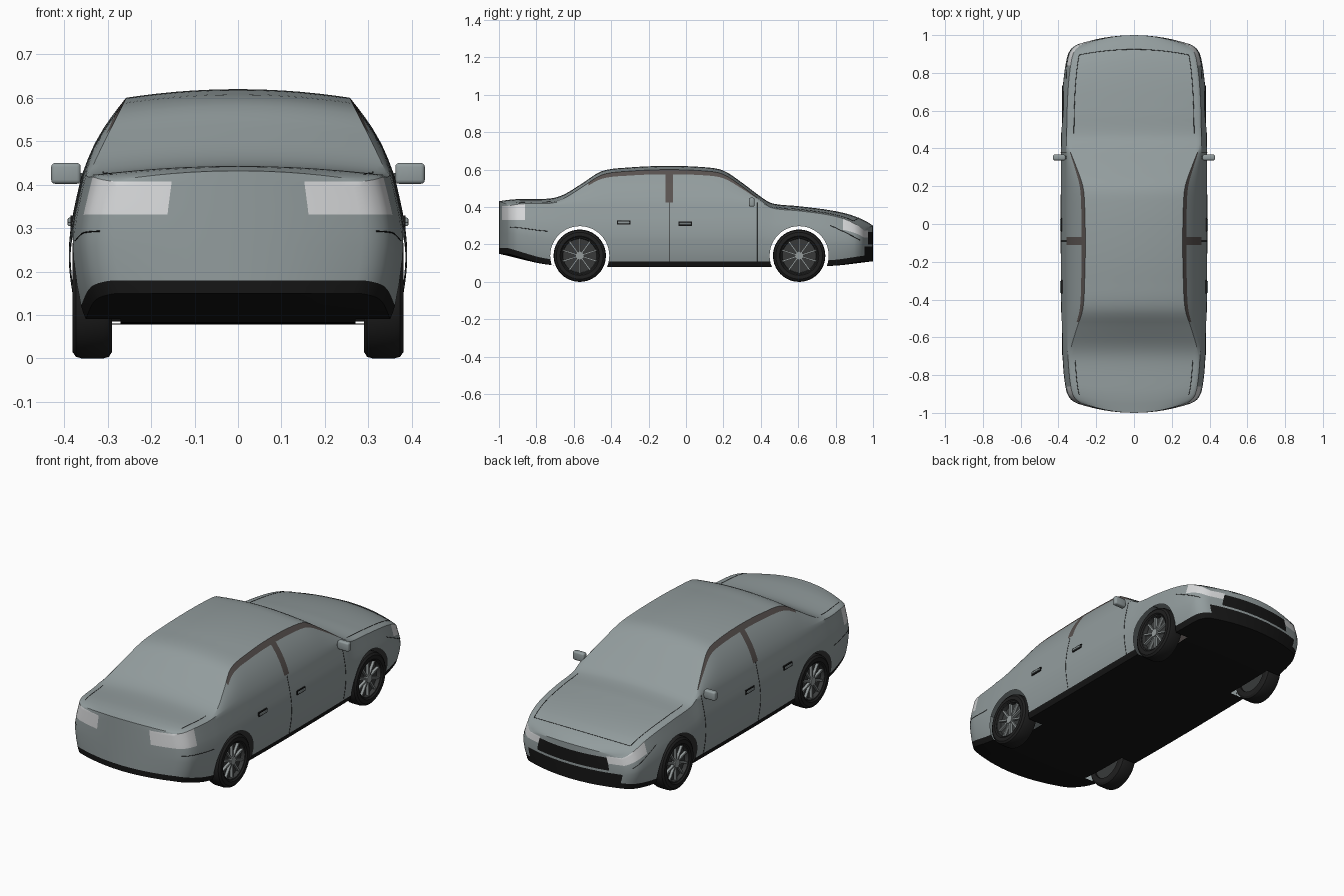
import bpy, bmesh, math
from mathutils import Matrix, Vector

if "Cube" in bpy.data.objects:
    bpy.data.objects.remove(bpy.data.objects["Cube"])


def material(name, r, g, b):
    m = bpy.data.materials.new(name)
    m.use_nodes = True
    m.diffuse_color = (r, g, b, 1)
    m.node_tree.nodes["Principled BSDF"].inputs["Base Color"].default_value = (r, g, b, 1)
    return m


paint = material("body_paint", .29, .335, .34)
black = material("black_trim", .008, .008, .008)
pillar = material("pillar_brown", .1, .085, .08)
lamp = material("lamp_lens", .7, .71, .72)
rubber = material("tyre_rubber", .014, .014, .014)
dish = material("rim_shadow", .04, .042, .042)
alloy = material("rim_alloy", .3, .33, .33)
PAINT, BLACK, PILLAR, LAMP = range(4)


def finish(name, bm, mats, angle=30):
    bmesh.ops.recalc_face_normals(bm, faces=bm.faces)
    me = bpy.data.meshes.new(name)
    bm.to_mesh(me)
    bm.free()
    for m in mats:
        me.materials.append(m)
    ob = bpy.data.objects.new(name, me)
    bpy.context.collection.objects.link(ob)
    bpy.ops.object.select_all(action='DESELECT')
    ob.select_set(True)
    bpy.context.view_layer.objects.active = ob
    bpy.ops.object.shade_smooth_by_angle(angle=math.radians(angle))
    return ob


def curve(keys, t):
    # Smooth interpolation through (position, value) keys
    n = len(keys)
    t = min(max(t, keys[0][0]), keys[-1][0])
    i = max(k for k in range(n - 1) if keys[k][0] <= t)

    def slope(k):
        a, b = keys[max(k - 1, 0)], keys[min(k + 1, n - 1)]
        return (b[1] - a[1]) / (b[0] - a[0])
    (a, va), (b, vb) = keys[i], keys[i + 1]
    d = b - a
    s = (t - a) / d
    return (va * (1 + 2 * s) * (1 - s) ** 2 + vb * s * s * (3 - 2 * s)
            + d * slope(i) * s * (1 - s) ** 2 - d * slope(i + 1) * s * s * (1 - s))


# Body shape along its length: top line, floor line, half width, side bulge
TOP = [(-.95, .432), (-.88, .442), (-.72, .446), (-.65, .468), (-.55, .53), (-.45, .592),
       (-.3, .612), (-.1, .62), (.1, .613), (.2, .595), (.3, .53), (.4, .455), (.46, .42),
       (.6, .405), (.75, .385), (.85, .36), (.92, .325), (.95, .3)]
FLOOR = [(-.95, .15), (-.73, .092), (-.4, .08), (.4, .08), (.77, .086), (.95, .11)]
WIDTH = [(-.95, .3), (-.93, .332), (-.88, .358), (-.7, .378), (-.4, .386),
         (.4, .386), (.7, .378), (.88, .355), (.93, .33), (.95, .3)]
BULGE = [(0, .93), (.1, .96), (.4, 1), (.65, .99), (1, .925)]


def skin(u, t, h):
    # u across, t along, h up: 0 floor, 1 beltline, 2 roof edge
    roof = curve(TOP, t) - .02
    belt = min(.425, roof - .005)
    floor = curve(FLOOR, t)
    w = curve(WIDTH, t)
    if h <= .1:
        z = floor + .3 * h
    elif h <= 1:
        z = floor + .03 + (belt - floor - .03) * (h - .1) / .9
    else:
        z = belt + (roof - belt) * (h - 1)
    x = w * curve(BULGE, min(h, 1))
    if h > 1:
        f, tall = h - 1, roof - belt
        x -= f * (tall * .53 + .008) - .07 * tall * math.sin(math.pi * f)
        z += .02 * (1 - u * u) * f
    bow = .05 * (1 - u * u) * max(0, (abs(t) - .6) / .35) ** 2
    return Vector((u * x, t + math.copysign(bow, t), z))


def paint_rule(part, u, t, h):
    if part == 'floor' or (part != 'top' and h < .1):
        return BLACK
    if part == 'side':
        if (h > 1.86 and -.52 < t < .38) or (h > 1 and -.11 < t < -.07):
            return PILLAR
        if (.7 < h < 1 and t < -.86) or (.75 < h < 1 and t > .84):
            return LAMP
    if part == 'back' and .7 < h < 1 and abs(u) > .55:
        return LAMP
    if part == 'nose':
        if (h < .42 and abs(u) < .95) or (.5 < h < .95 and abs(u) < .72):
            return BLACK
        if .75 < h < 1 and abs(u) > .72:
            return LAMP
    return PAINT


# Body shell: a box grid mapped through the skin function
half = [.2, .4, .55, .72, .85, .95, 1]
U = [-v for v in reversed(half)] + [0] + half
T = sorted({round(-.95 + .025 * i, 3) for i in range(77)}
           | {-.11, -.07, -.52, -.86, -.94, -.91, .38, .84, .91, .94})
H = [0, .05, .1, .25, .42, .5, .6, .7, .75, .85, .95, 1, 1.2, 1.4, 1.6, 1.75, 1.86, 2]
bm = bmesh.new()
grid = {}


def vert(key):
    if key not in grid:
        grid[key] = bm.verts.new(skin(U[key[0]], T[key[1]], H[key[2]]))
    return grid[key]


axes = (U, T, H)
for axis, names in ((0, ('side', 'side')), (1, ('back', 'nose')), (2, ('floor', 'top'))):
    a, b = [k for k in range(3) if k != axis]
    for end, part in zip((0, len(axes[axis]) - 1), names):
        for i in range(len(axes[a]) - 1):
            for j in range(len(axes[b]) - 1):
                keys = []
                for di, dj in ((0, 0), (1, 0), (1, 1), (0, 1)):
                    k = [end] * 3
                    k[a], k[b] = i + di, j + dj
                    keys.append(tuple(k))
                face = bm.faces.new([vert(k) for k in keys])
                mid = [sum(axes[n][k[n]] for k in keys) / 4 for n in range(3)]
                face.material_index = paint_rule(part, *mid)
body = finish("body_shell", bm, [paint, black, pillar, lamp], 28)

# Wheel arches cut through the shell, leaving it hollow
AXLES, ARCH, HUB = (-.568, .605), .158, .14
bm = bmesh.new()
for s in (-1, 1):
    for y in AXLES:
        m = Matrix.Translation((s * .385, y, HUB)) @ Matrix.Rotation(math.pi / 2, 4, 'Y')
        bmesh.ops.create_cone(bm, cap_ends=True, segments=48, radius1=ARCH, radius2=ARCH,
                              depth=.23, matrix=m)
cutter = finish("arch_cutter", bm, [])
cutter.hide_render = True
cut = body.modifiers.new("arches", 'BOOLEAN')
cut.operation, cut.solver, cut.object = 'DIFFERENCE', 'EXACT', cutter
bpy.context.view_layer.objects.active = body
bpy.ops.object.modifier_apply(modifier=cut.name)
bpy.data.objects.remove(cutter)
bm = bmesh.new()
bm.from_mesh(body.data)
inner = []
for f in bm.faces:
    for y in AXLES:
        reach = [math.hypot(v.co.y - y, v.co.z - HUB) for v in f.verts]
        wall = min(reach) > ARCH - .002 and abs(f.normal.x) < .3
        back = all(abs(abs(v.co.x) - .27) < .0002 for v in f.verts)
        if max(reach) < ARCH + .001 and (wall or back):
            inner.append(f)
bmesh.ops.delete(bm, geom=inner, context='FACES')
bm.to_mesh(body.data)
bm.free()


def box(bm, centre, size, bevel=0, turn=None):
    m = Matrix.Translation(centre) @ (turn or Matrix()) @ Matrix.Diagonal((*size, 1))
    vs = bmesh.ops.create_cube(bm, size=1, matrix=m)['verts']
    if bevel:
        edges = list({e for v in vs for e in v.link_edges})
        bmesh.ops.bevel(bm, geom=edges, offset=bevel, segments=3, profile=.5, affect='EDGES')


def lathe(name, s, y, profile, mat):
    # Turn (x, radius) points around a wheel axle
    bm = bmesh.new()
    vs = [bm.verts.new((s * x, y, HUB + r)) for x, r in profile]
    es = [bm.edges.new(p) for p in zip(vs, vs[1:])]
    bmesh.ops.spin(bm, geom=vs + es, cent=(0, y, HUB), axis=(1, 0, 0),
                   angle=2 * math.pi, steps=40, use_duplicate=False)
    bmesh.ops.remove_doubles(bm, verts=bm.verts, dist=.0001)
    return finish(name, bm, [mat])


# Wheels: tyre, dished rim and ten spokes
TYRE = [(.29, .1), (.29, .125), (.297, .136), (.31, .14), (.36, .14), (.373, .136),
        (.381, .125), (.381, .105), (.374, .098), (.29, .1)]
for side, s in (("left", 1), ("right", -1)):
    for end, y in zip(("rear", "front"), AXLES):
        tag = f"{end}_{side}"
        lathe("tyre_" + tag, s, y, TYRE, rubber)
        lathe("rim_dish_" + tag, s, y, [(.3, 0), (.3, .099), (.373, .099), (.373, .094),
                                        (.352, .09), (.352, 0)], dish)
        bm = bmesh.new()
        for k in range(10):
            turn = Matrix.Rotation(k * math.pi / 5, 4, 'X')
            centre = Vector((s * .36, y, HUB)) + turn @ Vector((0, 0, .052))
            box(bm, centre, (.014, .009, .084), 0, turn)
        m = Matrix.Translation((s * .36, y, HUB)) @ Matrix.Rotation(math.pi / 2, 4, 'Y')
        bmesh.ops.create_cone(bm, cap_ends=True, segments=20, radius1=.022, radius2=.022,
                              depth=.024, matrix=m)
        finish("spokes_" + tag, bm, [alloy])

    # Door mirror on a short stalk
    bm = bmesh.new()
    box(bm, (s * .396, .352, .426), (.068, .03, .048), .009)
    box(bm, (s * .352, .352, .42), (.04, .016, .014))
    finish("mirror_" + side, bm, [paint])

    # Door handles over dark recess plates
    bm, plates = bmesh.new(), bmesh.new()
    for y, z in ((-.333, .318), (-.004, .311)):
        box(bm, (s * .385, y, z), (.014, .062, .012), .003)
        box(plates, (s * .382, y, z), (.008, .072, .022))
    finish("door_handles_" + side, bm, [paint])
    finish("handle_recesses_" + side, plates, [black])

# Panel seams: thin lines laid on the skin
seams = bpy.data.curves.new("panel_seams", 'CURVE')
seams.dimensions, seams.bevel_depth, seams.bevel_resolution = '3D', .0014, 0
seams.materials.append(black)


def seam(a, b, steps=16):
    spline = seams.splines.new('POLY')
    spline.points.add(steps)
    for i, p in enumerate(spline.points):
        p.co = (*skin(*Vector(a).lerp(Vector(b), i / steps)), 1)


for s in (-1, 1):
    for t in (.38, -.09):
        seam((s, t, .1), (s, t, 1))
    seam((s, -.94, .55), (s, -.74, .55))
    seam((s, .77, .8), (s, .93, .6))
    seam((s * .92, -.9, 2), (s * .92, -.72, 2))
    seam((s * .92, .48, 2), (s * .92, .89, 2))
seam((-.92, .89, 2), (.92, .89, 2))
ob = bpy.data.objects.new("panel_seams", seams)
bpy.context.collection.objects.link(ob)
